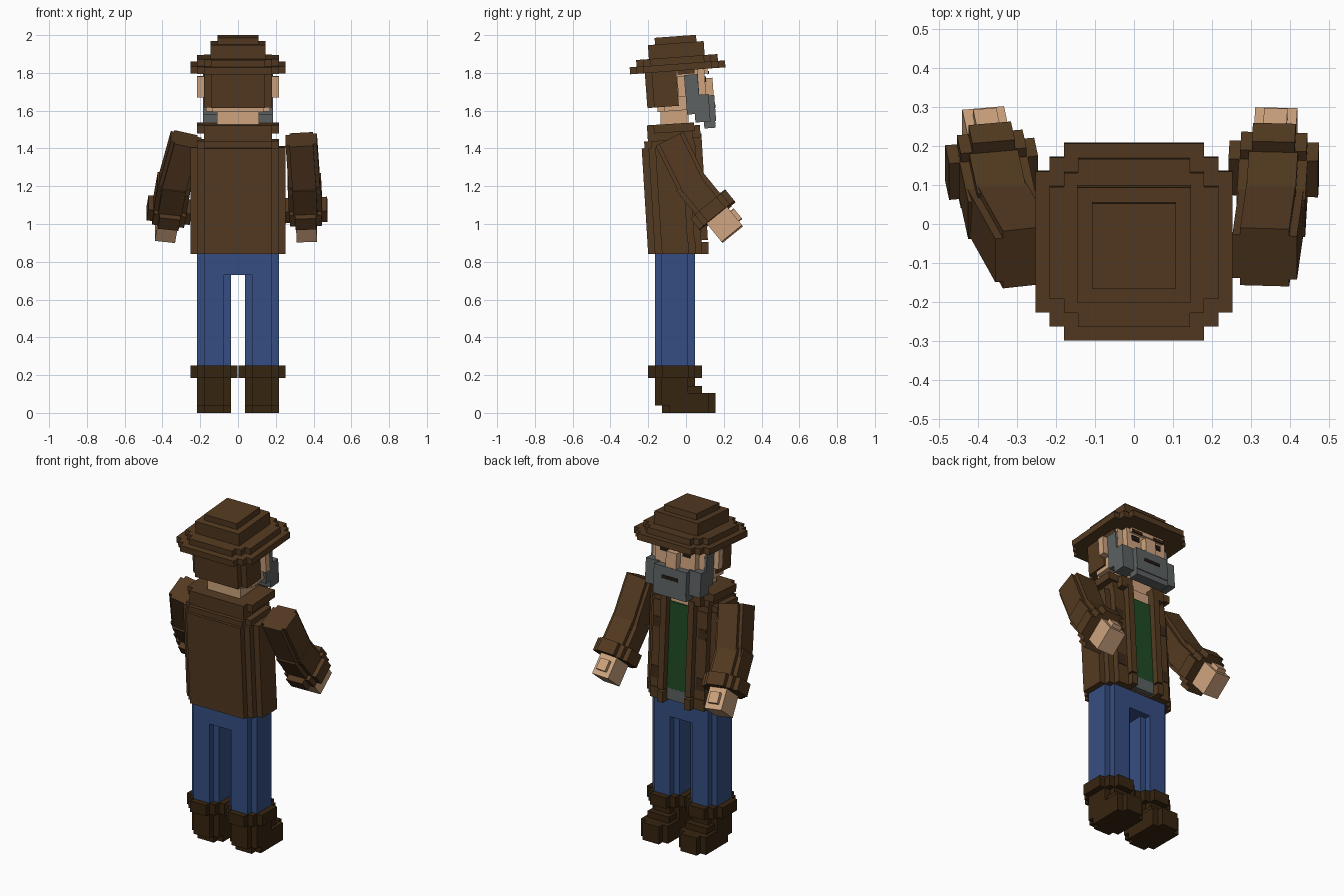
import bpy, bmesh, math
from mathutils import Matrix, Vector

if "Cube" in bpy.data.objects:
    bpy.data.objects.remove(bpy.data.objects["Cube"])

def material(name, rgb):
    m = bpy.data.materials.new(name)
    m.diffuse_color = (*rgb, 1)
    m.use_nodes = True
    m.node_tree.nodes["Principled BSDF"].inputs["Base Color"].default_value = m.diffuse_color
    return m

JACKET = material("jacket brown", (0.088, 0.042, 0.015))
PATCH = material("dark brown patch", (0.045, 0.022, 0.009))
JEANS = material("denim blue", (0.036, 0.076, 0.225))
BOOT = material("boot brown", (0.037, 0.018, 0.005))
SKIN = material("skin", (0.62, 0.37, 0.21))
BEARD = material("beard grey", (0.11, 0.12, 0.12))
SHIRT = material("shirt green", (0.013, 0.07, 0.017))
DARK = material("near black", (0.015, 0.010, 0.007))
S = 0.036  # step size of the blocky corners

def prism(name, pts, z0, z1, mat, M=Matrix()):
    """Extrude a flat outline from z0 to z1."""
    bm = bmesh.new()
    f = bm.faces.new([bm.verts.new((x, y, z0)) for x, y in pts])
    ext = bmesh.ops.extrude_face_region(bm, geom=[f])
    bmesh.ops.translate(bm, vec=(0, 0, z1 - z0),
                        verts=[v for v in ext["geom"] if isinstance(v, bmesh.types.BMVert)])
    bmesh.ops.recalc_face_normals(bm, faces=bm.faces)
    me = bpy.data.meshes.new(name)
    bm.to_mesh(me)
    bm.free()
    me.materials.append(mat)
    ob = bpy.data.objects.new(name, me)
    ob.matrix_world = M
    bpy.context.collection.objects.link(ob)
    return ob

def block(name, x0, x1, y0, y1, z0, z1, mat, M=Matrix(), n=0, s=S):
    """Box whose upright corners are notched in n steps."""
    cx, cy, hx, hy = (x0 + x1) / 2, (y0 + y1) / 2, abs(x1 - x0) / 2, abs(y1 - y0) / 2
    q = [(hx, hy - n * s)]
    for i in range(n):
        q += [(hx - (i + 1) * s, hy - (n - i) * s), (hx - (i + 1) * s, hy - (n - i - 1) * s)]
    pts = q + [(-x, y) for x, y in reversed(q)]
    pts += [(-x, -y) for x, y in q] + [(x, -y) for x, y in reversed(q)]
    return prism(name, [(cx + x, cy + y) for x, y in pts], z0, z1, mat, M)

def pair(name, x0, x1, *args, **kw):
    for side, k in (("right", 1), ("left", -1)):
        block(f"{side}_{name}", min(k * x0, k * x1), max(k * x0, k * x1), *args, **kw)

def tilt(y, z, deg):
    p = Matrix.Translation((0, y, z))
    return p @ Matrix.Rotation(math.radians(deg), 4, 'X') @ p.inverted()

# Boots
pair("boot_shaft", 0.037, 0.216, -0.165, 0.047, 0.04, 0.19, BOOT, n=1)
pair("boot_sole", 0.037, 0.216, -0.127, 0.155, 0, 0.105, BOOT, n=1)
pair("boot_instep", 0.055, 0.198, -0.06, 0.084, 0.1, 0.142, BOOT)
pair("boot_cuff", 0.002, 0.252, -0.2, 0.084, 0.186, 0.252, BOOT, n=2)

# Jeans
pair("trouser_leg", 0.037, 0.216, -0.165, 0.047, 0.24, 0.735, JEANS, n=1)
block("trouser_hips", -0.216, 0.216, -0.165, 0.047, 0.73, 0.87, JEANS, n=1)

# Jacket body, leaning back a little, with an open front
T = tilt(-0.06, 0.84, 3.5)

def jacket(name, hx, y0, y1, n, z0, z1, M=T, gap=0.072, depth=0.05):
    right = [(gap, depth), (gap, y1)]
    for i in range(n + 1):
        x = hx - (n - i) * S
        right += [(x, y1 - i * S)]
        if i < n:
            right += [(x, y1 - (i + 1) * S)]
    for i in range(n, -1, -1):
        x = hx - (n - i) * S
        right += [(x, y0 + i * S)]
        if i > 0:
            right += [(x - S, y0 + i * S)]
    prism(name, right + [(-x, y) for x, y in reversed(right)], z0, z1, JACKET, M)

jacket("jacket_hem", 0.252, -0.2, 0.085, 2, 0.84, 0.905, Matrix())
jacket("jacket_body", 0.252, -0.2, 0.085, 2, 0.86, 1.41, T)
jacket("jacket_shoulders", 0.216, -0.185, 0.08, 1, 1.41, 1.445, T)
jacket("jacket_yoke", 0.18, -0.165, 0.075, 0, 1.445, 1.485, T)
pair("placket", 0.072, 0.11, 0.04, 0.12, 0.905, 1.47, JACKET, T)
pair("placket_end", 0.072, 0.11, 0.04, 0.12, 0.84, 0.905, JACKET)
block("shirt", -0.072, 0.072, 0.0, 0.084, 0.91, 1.42, SHIRT, T)
block("belt", -0.072, 0.072, 0.0, 0.08, 0.85, 0.92, BEARD)
block("open_neck", -0.072, 0.072, 0.0, 0.075, 1.42, 1.485, SKIN, T)
pair("chest_patch", 0.125, 0.175, 0.08, 0.088, 1.25, 1.31, PATCH, T)
pair("hip_patch", 0.12, 0.18, 0.08, 0.088, 0.95, 1.02, PATCH, T)

# Collar
block("collar_back", -0.18, 0.18, -0.165, -0.10, 1.485, 1.53, JACKET, T)
pair("collar_side", 0.11, 0.216, -0.13, 0.085, 1.485, 1.53, JACKET, T)
pair("collar_tip", 0.074, 0.15, 0.06, 0.115, 1.45, 1.515, JACKET, T)

# Head
H = tilt(-0.05, 1.6, 4.2)
block("neck", -0.11, 0.11, -0.135, 0.012, 1.46, 1.65, SKIN)
block("face", -0.17, 0.17, -0.15, 0.112, 1.6, 1.83, SKIN, H, n=1)
block("hair", -0.18, 0.18, -0.203, 0.0, 1.625, 1.83, JACKET, H, n=1)
pair("temple_hair", 0.145, 0.18, -0.03, 0.06, 1.79, 1.83, JACKET, H)
pair("ear", 0.17, 0.216, -0.035, 0.005, 1.67, 1.78, SKIN, H)
block("nose", -0.035, 0.035, 0.1, 0.152, 1.655, 1.76, SKIN, H)
block("brow_ridge", -0.11, 0.11, 0.1, 0.13, 1.785, 1.83, SKIN, H)
pair("eyebrow", 0.04, 0.11, 0.128, 0.136, 1.78, 1.797, PATCH, H)
pair("eye", 0.05, 0.1, 0.108, 0.118, 1.74, 1.77, DARK, H)

# Beard
pair("sideburn", 0.145, 0.184, 0.004, 0.075, 1.62, 1.785, BEARD, H)
pair("jaw_beard", 0.1, 0.184, 0.004, 0.125, 1.575, 1.675, BEARD, H)
pair("low_jaw_beard", 0.1, 0.184, 0.045, 0.125, 1.53, 1.58, BEARD, H)
block("chin_beard", -0.145, 0.145, 0.07, 0.155, 1.53, 1.668, BEARD, H, n=1)
block("beard_tip", -0.11, 0.11, 0.09, 0.15, 1.495, 1.535, BEARD, H)
block("mouth", -0.055, 0.055, 0.15, 0.158, 1.598, 1.618, DARK, H)

# Hat, stacked tiers
cy = -0.028
for name, hx, hy, z0, z1, n in (("hat_brim", 0.252, 0.253, 1.81, 1.847, 2),
                                ("hat_lower_tier", 0.216, 0.216, 1.847, 1.883, 2),
                                ("hat_crown", 0.146, 0.148, 1.883, 1.957, 0),
                                ("hat_top", 0.108, 0.11, 1.957, 1.993, 0)):
    block(name, -hx, hx, cy - hy, cy + hy, z0, z1, JACKET, H, n=n)

# Arms: frames run along each limb, local -y is the front
def limb(p, q):
    z = (q - p).normalized()
    x = (Vector((1, 0, 0)) - z * z.x).normalized()
    y = z.cross(x)
    M = Matrix((x, y, z)).transposed().to_4x4()
    return Matrix.Translation(p) @ M, (q - p).length

for side, k, sx, ex, wx in (("right", 1, 0.335, 0.352, 0.36), ("left", -1, -0.275, -0.342, -0.37)):
    shoulder, elbow = Vector((sx, -0.085, 1.447)), Vector((ex, 0.035, 1.205))
    wrist = Vector((wx, 0.165, 1.045))
    M, n = limb(shoulder, elbow)
    block(f"{side}_upper_arm", -0.083, 0.083, -0.082, 0.082, 0, n + 0.02, JACKET, M, n=1, s=0.02)
    M, n = limb(elbow, wrist)
    block(f"{side}_forearm", -0.088, 0.088, -0.086, 0.086, -0.03, n - 0.04, JACKET, M, n=1, s=0.025)
    block(f"{side}_cuff", -0.115, 0.115, -0.12, 0.12, n - 0.075, n, JACKET, M, n=2, s=0.03)
    block(f"{side}_hand", -0.054, 0.054, -0.07, 0.07, n - 0.01, n + 0.125, SKIN, M)
    block(f"{side}_thumb", -0.03, 0.03, -0.092, -0.065, n + 0.03, n + 0.095, SKIN, M)
